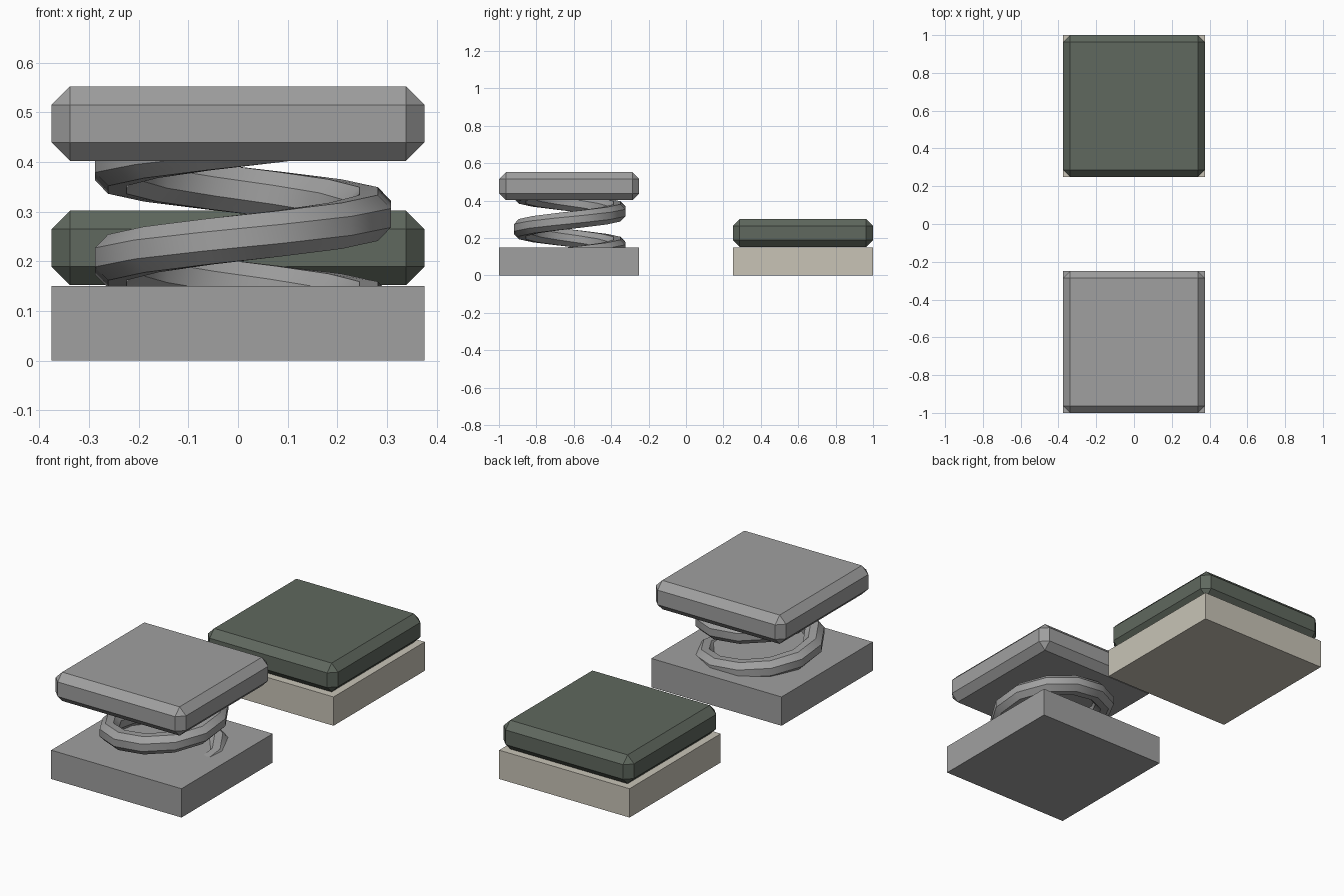
import bpy, bmesh, math

if "Cube" in bpy.data.objects:
    bpy.data.objects.remove(bpy.data.objects["Cube"])


def material(name, rgb):
    m = bpy.data.materials.new(name)
    m.diffuse_color = (*rgb, 1.0)
    m.use_nodes = True
    m.node_tree.nodes["Principled BSDF"].inputs["Base Color"].default_value = m.diffuse_color
    return m


grey = material("grey metal", (0.35, 0.35, 0.35))
green = material("dark green", (0.115, 0.138, 0.112))
cream = material("warm cream", (0.58, 0.55, 0.47))


def finish(bm, name, mat):
    bmesh.ops.recalc_face_normals(bm, faces=bm.faces)
    me = bpy.data.meshes.new(name)
    bm.to_mesh(me)
    bm.free()
    me.materials.append(mat)
    ob = bpy.data.objects.new(name, me)
    bpy.context.collection.objects.link(ob)
    return ob


def slab(name, y, z0, z1, mat, chamfer=0.0):
    bm = bmesh.new()
    bmesh.ops.create_cube(bm, size=1)
    for v in bm.verts:
        v.co = (v.co.x * 0.75, v.co.y * 0.75 + y, (v.co.z + 0.5) * (z1 - z0) + z0)
    if chamfer:
        bmesh.ops.bevel(bm, geom=bm.edges[:], offset=chamfer, offset_type='OFFSET',
                        segments=1, affect='EDGES')
    return finish(bm, name, mat)


# Square bases and chamfered top pads
slab("spring_base", -0.625, 0, 0.15, grey)
slab("spring_pad", -0.625, 0.402, 0.552, grey, 0.037)
slab("pressed_base", 0.625, 0, 0.15, cream)
slab("pressed_pad", 0.625, 0.152, 0.302, green, 0.037)

# Coil: octagonal section swept twelve steps per turn, ends buried in base and pad
bm = bmesh.new()
SIDES, STEPS, PITCH = 8, 12, 0.19
RADIUS, TUBE = 0.262, 0.05
rings = []
for i in range(2 * STEPS + 1):
    a = math.radians(-15 + i * 360 / STEPS)
    zc = 0.2 + PITCH * (a - math.pi) / math.tau
    ring = []
    for k in range(SIDES):
        b = math.tau * (k + 0.5) / SIDES
        r = RADIUS + TUBE * math.cos(b)
        ring.append(bm.verts.new((0.01 + r * math.cos(a), -0.622 + r * math.sin(a),
                                  zc + TUBE * math.sin(b))))
    rings.append(ring)
for p, q in zip(rings, rings[1:]):
    for k in range(SIDES):
        n = (k + 1) % SIDES
        bm.faces.new((p[k], p[n], q[n], q[k]))
bm.faces.new(rings[0])
bm.faces.new(rings[-1])
coil = finish(bm, "coil_spring", grey)
bpy.context.view_layer.objects.active = coil
coil.select_set(True)
bpy.ops.object.shade_smooth_by_angle(angle=math.radians(35))
